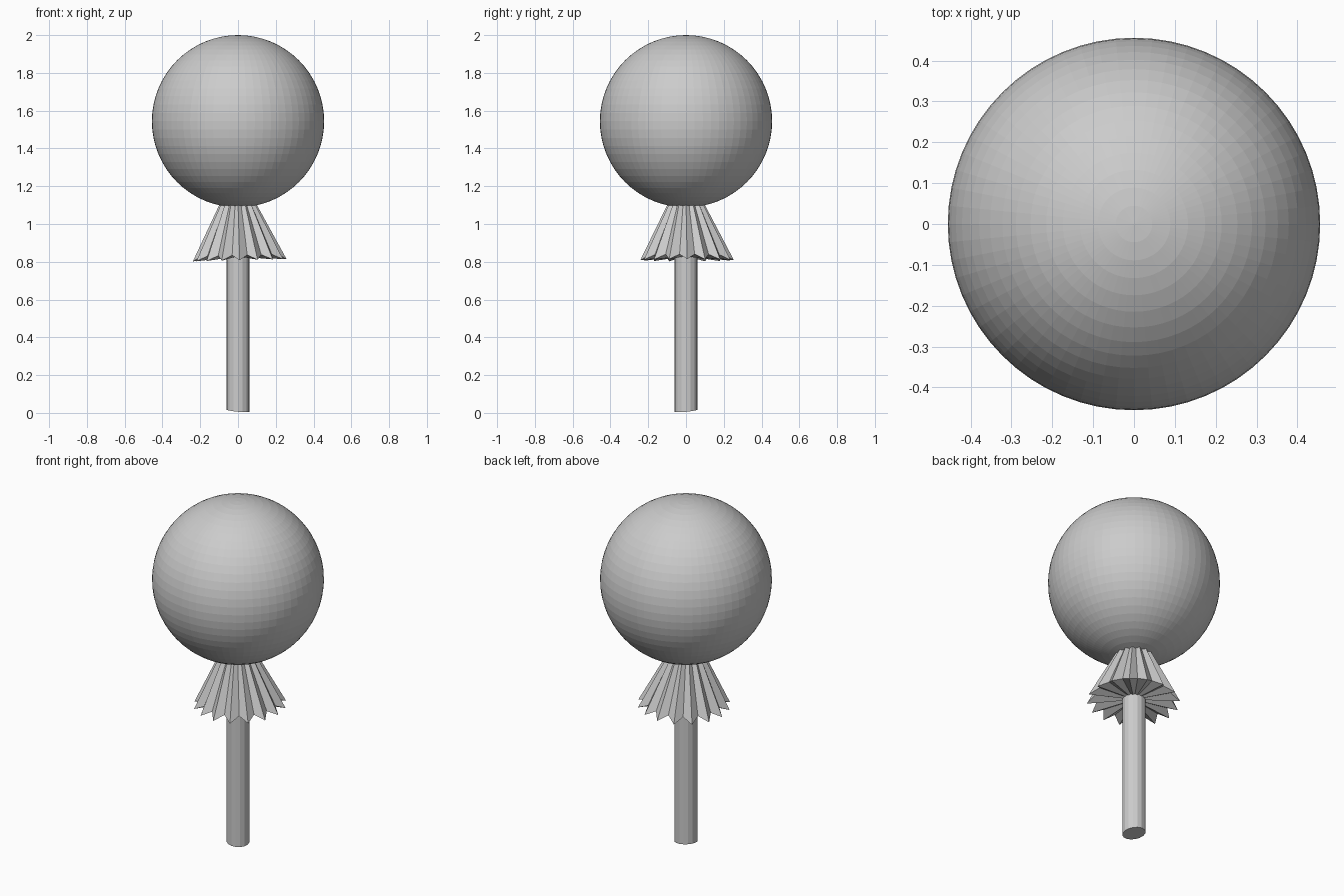
import bpy, bmesh
from math import sin, cos, pi

if "Cube" in bpy.data.objects:
    bpy.data.objects.remove(bpy.data.objects["Cube"])


def make_object(name, bm):
    bmesh.ops.recalc_face_normals(bm, faces=bm.faces)
    mesh = bpy.data.meshes.new(name)
    bm.to_mesh(mesh)
    bm.free()
    obj = bpy.data.objects.new(name, mesh)
    bpy.context.collection.objects.link(obj)
    return obj


# Candy ball: faceted sphere
bm = bmesh.new()
bmesh.ops.create_uvsphere(bm, u_segments=64, v_segments=32, radius=0.456)
ball = make_object("candy_ball", bm)
ball.location = (0, 0, 1.544)

# Stick: round rod with a slightly slanted lower end
bm = bmesh.new()
bmesh.ops.create_cone(bm, cap_ends=True, segments=16,
                      radius1=0.062, radius2=0.062, depth=1.1)
for v in bm.verts:
    v.co.z += 0.55
    if v.co.z < 0.5:
        v.co.z = 0.012 + 0.095 * (v.co.y - v.co.x)
make_object("stick", bm)

# Wrapper skirt: pleated cone, ridges hang lower and wider than the valleys
PLEATS = 16
bm = bmesh.new()
top, bottom = [], []
for i in range(PLEATS * 2):
    a = pi * i / PLEATS
    ridge = i % 2 == 0
    rt = 0.095 if ridge else 0.078
    rb = 0.248 if ridge else 0.205
    zb = 0.808 if ridge else 0.835
    top.append(bm.verts.new((rt * cos(a), rt * sin(a), 1.11)))
    x = rb * cos(a) + 0.009
    bottom.append(bm.verts.new((x, rb * sin(a) + 0.006, zb + 0.025 * x)))
hub = bm.verts.new((0, 0, 0.83))
for i in range(PLEATS * 2):
    j = (i + 1) % (PLEATS * 2)
    bm.faces.new((top[i], bottom[i], bottom[j], top[j]))
    bm.faces.new((hub, bottom[j], bottom[i]))
bm.faces.new(top)
make_object("wrapper_skirt", bm)
